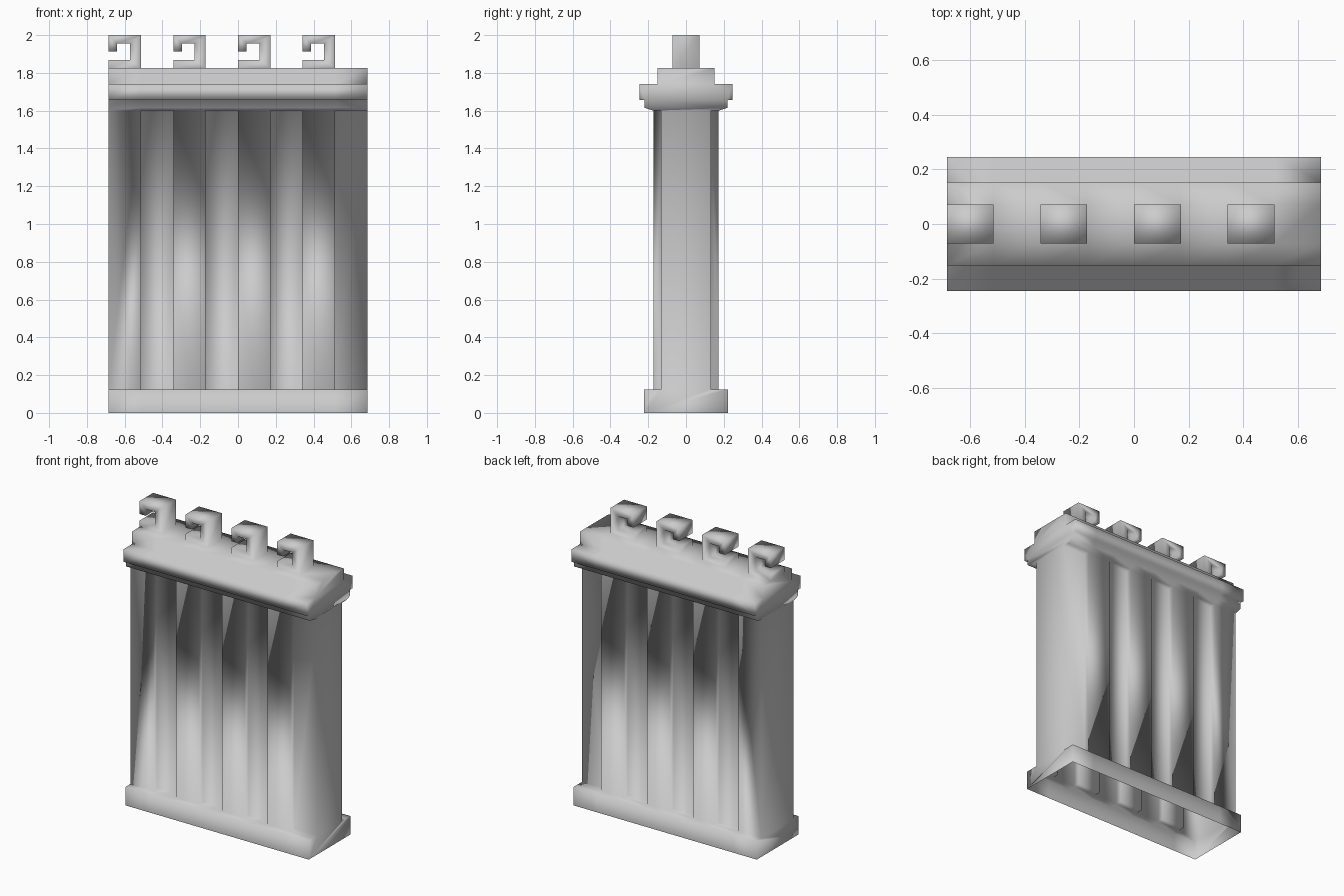
import bpy, bmesh

if "Cube" in bpy.data.objects:
    bpy.data.objects.remove(bpy.data.objects["Cube"])

HALF = 0.685          # half length of the wall
BAY = 2 * HALF / 8    # width of one pilaster or recess
BASE_Y, BASE_Z = 0.222, 0.125
PILASTER, RECESS, WALL_Z = 0.172, 0.132, 1.60
PARAPET_Y, TOP_Z = 0.152, 1.825
HOOK_Y = 0.072        # half depth of a merlon

bm = bmesh.new()


def face(points):
    bm.faces.new([bm.verts.new(p) for p in points])


def sweep(x, profile, side):
    """One bay of faces following a (y, z) profile on one long side."""
    for (ya, za), (yb, zb) in zip(profile, profile[1:]):
        face([(x, side * ya, za), (x + BAY, side * ya, za),
              (x + BAY, side * yb, zb), (x, side * yb, zb)])


# Section outlines from bottom to top
cornice = [(PILASTER, WALL_Z), (0.22, 1.615), (0.22, 1.656), (0.246, 1.656),
           (0.246, 1.74), (PARAPET_Y, 1.74), (PARAPET_Y, TOP_Z)]
pilaster_bay = [(BASE_Y, 0), (BASE_Y, BASE_Z), (PILASTER, BASE_Z)] + cornice
recess_bay = [(BASE_Y, 0), (BASE_Y, BASE_Z), (PILASTER, BASE_Z), (RECESS, BASE_Z),
              (RECESS, WALL_Z)] + cornice

# Long sides, bay by bay: base, wall, cornice and parapet, hollow underneath
for i in range(8):
    x = -HALF + i * BAY
    is_pilaster = i % 2 == 0
    for side in (-1, 1):
        sweep(x, pilaster_bay if is_pilaster else recess_bay, side)
        sweep(x, [(PARAPET_Y, TOP_Z), (HOOK_Y, TOP_Z)], side)
        # flank between pilaster and recess
        if i > 0:
            a, b = side * PILASTER, side * RECESS
            face([(x, a, BASE_Z), (x, b, BASE_Z), (x, b, WALL_Z), (x, a, WALL_Z)])
    # parapet top between the merlons
    if not is_pilaster:
        sweep(x, [(-HOOK_Y, TOP_Z), (HOOK_Y, TOP_Z)], 1)

# Short ends, split into bands
for x, wall_y in ((-HALF, [PILASTER]), (HALF, [PILASTER, RECESS])):
    inner = wall_y[-1]

    def band(right):
        left = [(-y, z) for y, z in reversed(right)]
        face([(x, y, z) for y, z in right + left])

    band([(BASE_Y, 0), (BASE_Y, BASE_Z)] + [(y, BASE_Z) for y in wall_y])
    band([(inner, BASE_Z), (inner, WALL_Z)])
    band([(y, WALL_Z) for y in reversed(wall_y)] + [(0.22, 1.615)])
    band([(0.22, 1.615), (0.22, 1.656)])
    band([(0.22, 1.656), (0.246, 1.656), (0.246, 1.74), (PARAPET_Y, 1.74)])
    band([(PARAPET_Y, 1.74), (PARAPET_Y, TOP_Z), (HOOK_Y, TOP_Z)])

# Hook-shaped merlons growing out of the parapet: mitred outer and inner outlines
outer = [(0, TOP_Z), (BAY, TOP_Z), (BAY, 2.0), (0, 2.0), (0, 1.912)]
inner = [(0, 1.868), (0.113, 1.868), (0.113, 1.956), (0.045, 1.956), (0.045, 1.912)]
rim = outer[1:] + inner[::-1] + outer[:1]
for i in range(4):
    x0 = -HALF + 2 * i * BAY
    for y in (-HOOK_Y, HOOK_Y):
        for k in range(4):
            quad = [outer[k], outer[k + 1], inner[k + 1], inner[k]]
            face([(x0 + px, y, z) for px, z in quad])
    for (xa, za), (xb, zb) in zip(rim, rim[1:]):
        face([(x0 + xa, -HOOK_Y, za), (x0 + xb, -HOOK_Y, zb),
              (x0 + xb, HOOK_Y, zb), (x0 + xa, HOOK_Y, za)])

# Weld into one skin and shade it smooth throughout
bmesh.ops.remove_doubles(bm, verts=bm.verts, dist=1e-4)
bmesh.ops.recalc_face_normals(bm, faces=bm.faces)
for f in bm.faces:
    f.smooth = True
mesh = bpy.data.meshes.new("battlement_wall")
bm.to_mesh(mesh)
bm.free()
bpy.context.collection.objects.link(bpy.data.objects.new("battlement_wall", mesh))
